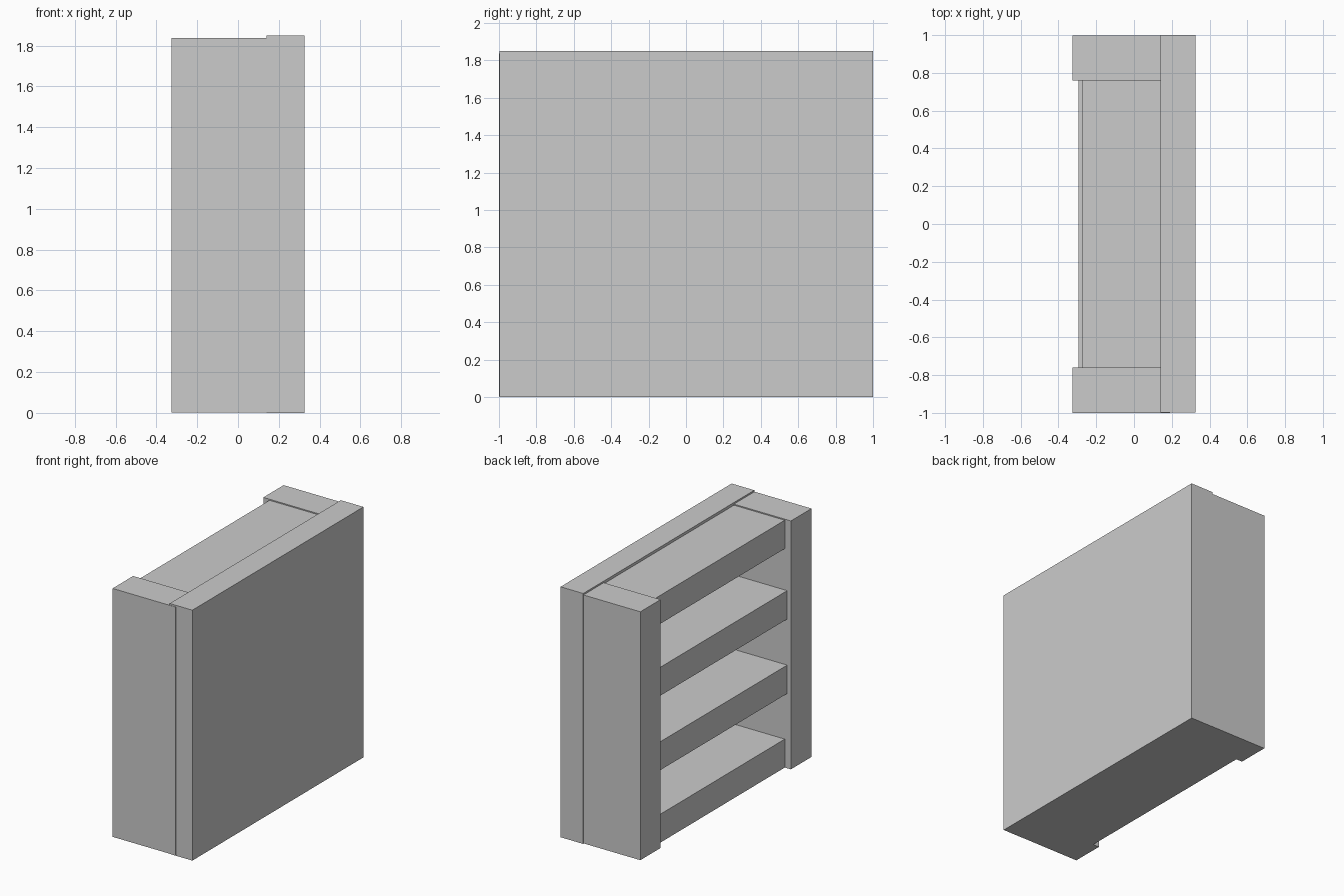
import bpy
import bmesh
from mathutils import Vector

if "Cube" in bpy.data.objects:
    bpy.data.objects.remove(bpy.data.objects["Cube"])


def box(name, lo, hi):
    """Axis-aligned box between two corners."""
    lo, hi = Vector(lo), Vector(hi)
    bm = bmesh.new()
    bmesh.ops.create_cube(bm, size=1)
    bmesh.ops.scale(bm, vec=hi - lo, verts=bm.verts)
    mesh = bpy.data.meshes.new(name)
    bm.to_mesh(mesh)
    bm.free()
    obj = bpy.data.objects.new(name, mesh)
    obj.location = (lo + hi) / 2
    bpy.context.collection.objects.link(obj)
    return obj


# Thick back panel, a touch taller than the sides
box("back_panel", (0.14, -0.997, 0), (0.325, 1, 1.85))

# Side posts, let slightly into the back panel
box("side_near", (-0.325, -1, 0.003), (0.19, -0.76, 1.838))
box("side_far", (-0.325, 0.76, 0.003), (0.19, 0.997, 1.838))

# Shelves between the sides: (name, front x, bottom z, top z)
shelves = [
    ("bottom_shelf", -0.275, 0.003, 0.213),
    ("lower_shelf", -0.295, 0.555, 0.765),
    ("upper_shelf", -0.295, 1.105, 1.315),
    ("top_shelf", -0.275, 1.62, 1.83),
]
for name, front, z0, z1 in shelves:
    box(name, (front, -0.77, z0), (0.19, 0.77, z1))
